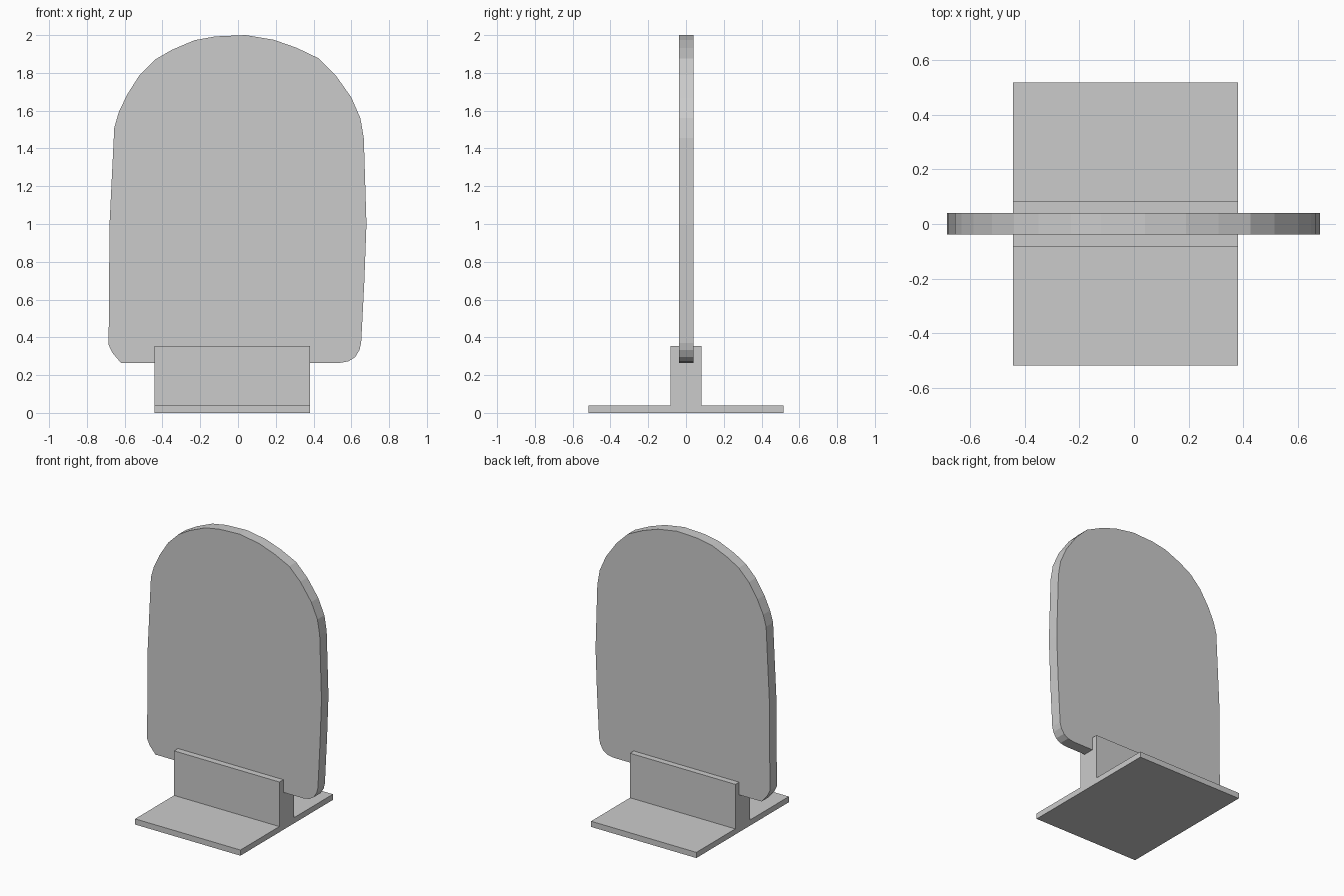
import bpy, bmesh

if "Cube" in bpy.data.objects:
    bpy.data.objects.remove(bpy.data.objects["Cube"])


def extrude_profile(name, points, to_3d, depth):
    """Fill a 2D outline and extrude it along the given vector."""
    bm = bmesh.new()
    face = bm.faces.new([bm.verts.new(to_3d(a, b)) for a, b in points])
    ext = bmesh.ops.extrude_face_region(bm, geom=[face])
    verts = [g for g in ext["geom"] if isinstance(g, bmesh.types.BMVert)]
    bmesh.ops.translate(bm, verts=verts, vec=depth)
    bmesh.ops.recalc_face_normals(bm, faces=bm.faces)
    mesh = bpy.data.meshes.new(name)
    bm.to_mesh(mesh)
    bm.free()
    obj = bpy.data.objects.new(name, mesh)
    bpy.context.collection.objects.link(obj)
    return obj


# Upright panel: slightly irregular rounded outline (x, z)
outline = [
    (-0.62, 0.265), (0.54, 0.265), (0.585, 0.273), (0.62, 0.295),
    (0.643, 0.333), (0.652, 0.37), (0.669, 0.7), (0.68, 1.0),
    (0.666, 1.455), (0.648, 1.56), (0.60, 1.67), (0.515, 1.79),
    (0.427, 1.877), (0.31, 1.933), (0.19, 1.975), (0.04, 2.0),
    (-0.12, 1.993), (-0.23, 1.973), (-0.35, 1.922), (-0.44, 1.87),
    (-0.52, 1.79), (-0.587, 1.685), (-0.632, 1.59), (-0.655, 1.51),
    (-0.68, 1.0), (-0.685, 0.36), (-0.665, 0.318),
]
extrude_profile("panel", outline, lambda x, z: (x, -0.038, z), (0, 0.078, 0))

# Stand: inverted T cross-section (y, z), mirrored about the middle
half = [(0.517, 0.0), (0.517, 0.04), (0.082, 0.04), (0.082, 0.355)]
section = half + [(-y, z) for y, z in reversed(half)]
extrude_profile("stand", section, lambda y, z: (-0.443, y, z), (0.824, 0, 0))
